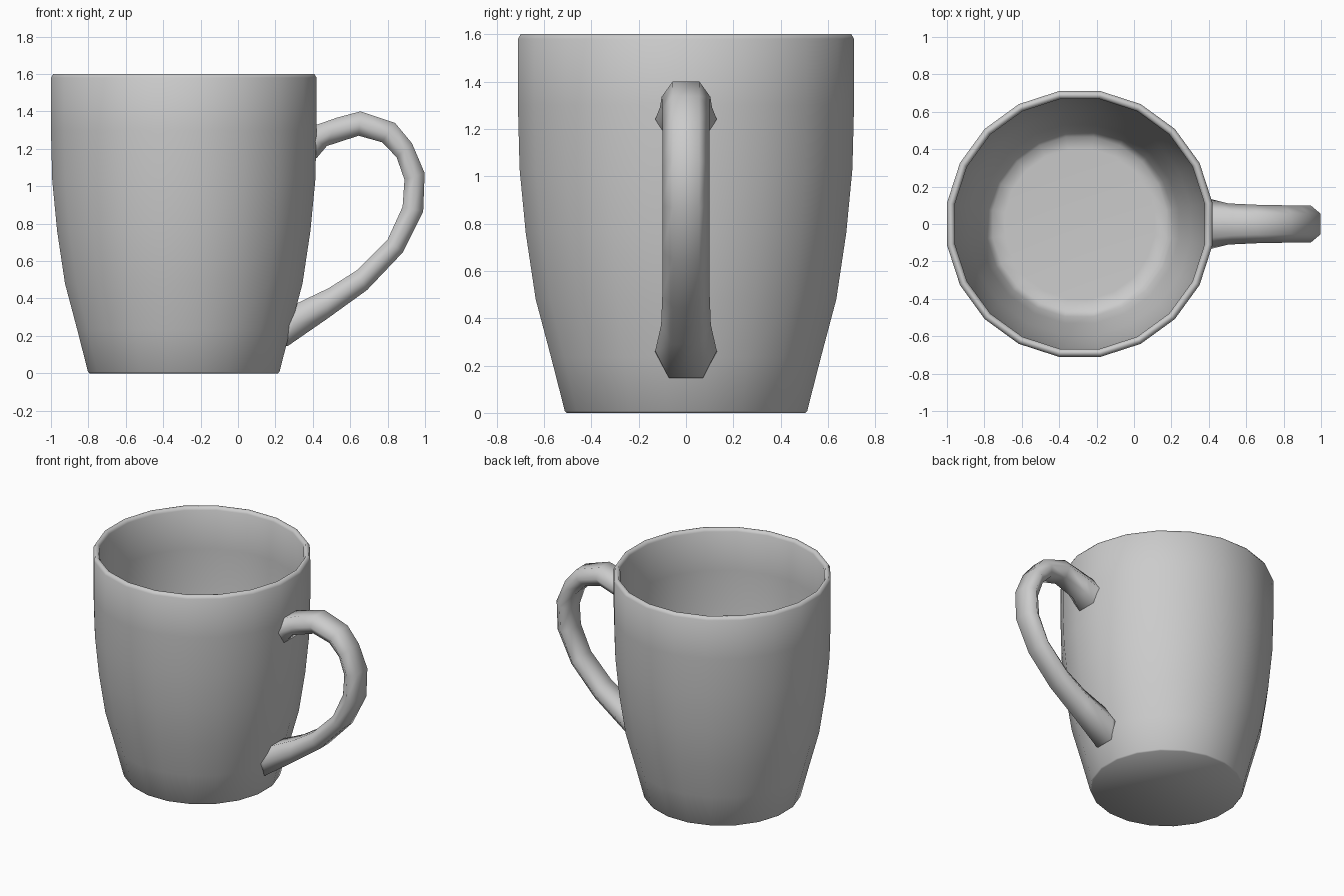
import bpy, math

if "Cube" in bpy.data.objects:
    bpy.data.objects.remove(bpy.data.objects["Cube"])

SIDES = 20
CX = -0.29                                   # axis of the cup
FLAT = 1 / math.cos(math.pi / SIDES)         # flat-side radius -> corner radius


def make_object(name, verts, faces, angle):
    mesh = bpy.data.meshes.new(name)
    mesh.from_pydata(verts, [], faces)
    mesh.update()
    obj = bpy.data.objects.new(name, mesh)
    bpy.context.collection.objects.link(obj)
    bpy.ops.object.select_all(action='DESELECT')
    obj.select_set(True)
    bpy.context.view_layer.objects.active = obj
    bpy.ops.object.shade_smooth_by_angle(angle=math.radians(angle))
    return obj


def skin(name, rings, angle):
    """Bridge consecutive rings of equal length and cap both ends."""
    n = len(rings[0])
    verts = [v for ring in rings for v in ring]
    faces = [(i * n + j, i * n + (j + 1) % n,
              (i + 1) * n + (j + 1) % n, (i + 1) * n + j)
             for i in range(len(rings) - 1) for j in range(n)]
    last = (len(rings) - 1) * n
    faces.append(tuple(reversed(range(n))))
    faces.append(tuple(range(last, last + n)))
    return make_object(name, verts, faces, angle)


# Cup: outer wall up, over the rim, inner wall down to the floor (radius, z)
profile = [(0.505, 0), (0.512, 0.008), (0.57, 0.235), (0.635, 0.48),
           (0.677, 0.76), (0.703, 1.03), (0.71, 1.3), (0.71, 1.58),
           (0.698, 1.6), (0.68, 1.6), (0.668, 1.58),
           (0.668, 1.3), (0.661, 1.03), (0.635, 0.76), (0.593, 0.48),
           (0.53, 0.235), (0.495, 0.085), (0.465, 0.045), (0.4, 0.04)]


def cup_ring(r, z):
    angles = [(k + 0.5) * math.tau / SIDES for k in range(SIDES)]
    return [(CX + r * FLAT * math.cos(a), r * FLAT * math.sin(a), z)
            for a in angles]


skin("cup", [cup_ring(r, z) for r, z in profile], 60)

# Handle: hexagonal sections (outer x, outer z, inner x, inner z, half width)
sections = [(0.40, 1.33, 0.395, 1.15, 0.13), (0.425, 1.33, 0.42, 1.15, 0.13),
            (0.53, 1.367, 0.475, 1.215, 0.11), (0.655, 1.4, 0.645, 1.27, 0.103),
            (0.84, 1.338, 0.77, 1.235, 0.1), (0.93, 1.23, 0.848, 1.155, 0.1),
            (0.998, 1.07, 0.89, 1.035, 0.1), (0.99, 0.865, 0.88, 0.89, 0.1),
            (0.88, 0.645, 0.80, 0.715, 0.1), (0.69, 0.445, 0.635, 0.55, 0.1),
            (0.475, 0.29, 0.485, 0.455, 0.105),
            (0.268, 0.147, 0.322, 0.377, 0.13), (0.24, 0.147, 0.295, 0.365, 0.13)]


def handle_ring(ox, oz, ix, iz, w):
    mx, mz, h = (ox + ix) / 2, (oz + iz) / 2, w * 0.55
    return [(ox, h, oz), (mx, w, mz), (ix, h, iz),
            (ix, -h, iz), (mx, -w, mz), (ox, -h, oz)]


handle = skin("handle", [handle_ring(*s) for s in reversed(sections)], 88)
